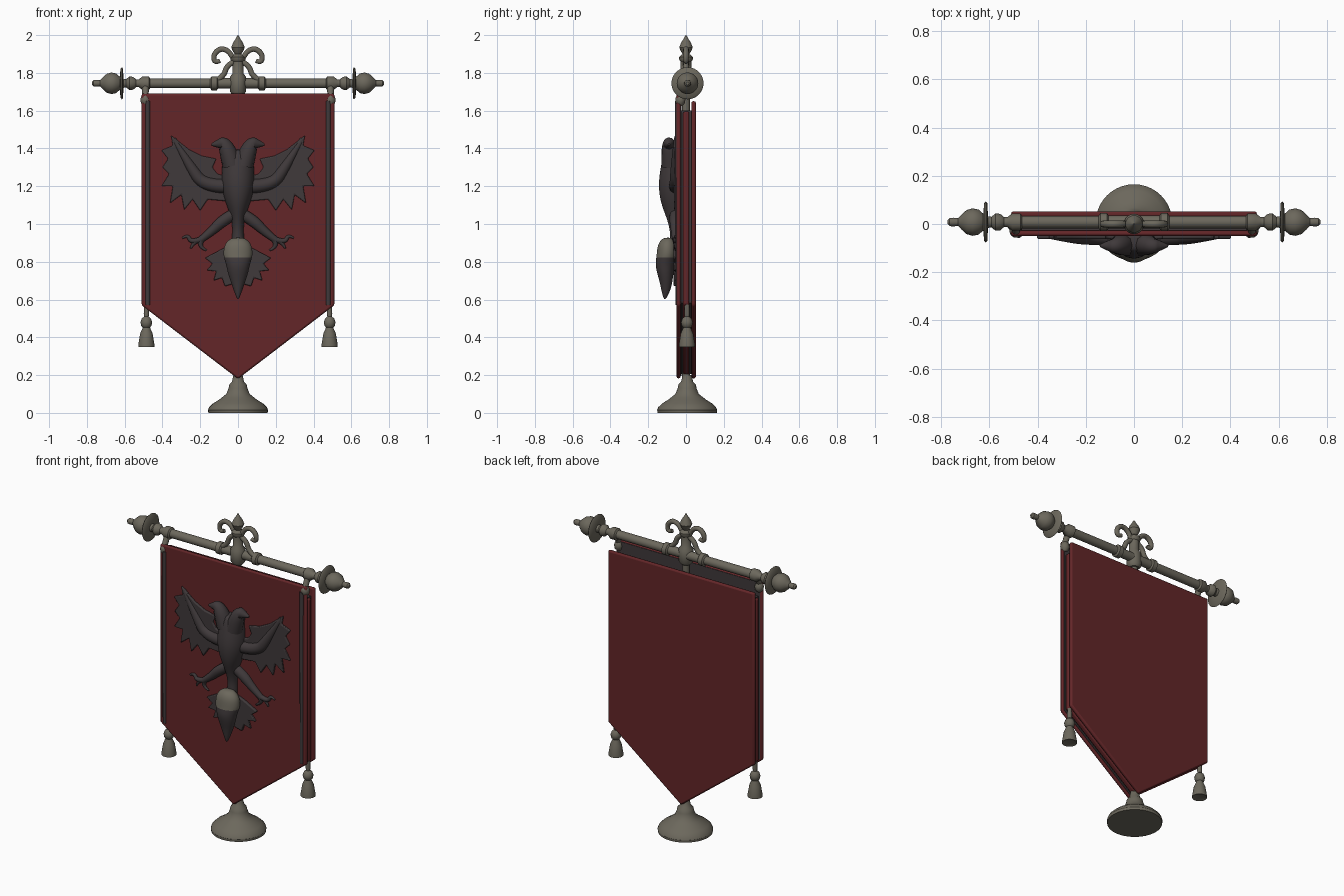
import bpy, bmesh, math


def material(name, rgb):
    m = bpy.data.materials.new(name)
    m.diffuse_color = (*rgb, 1)
    return m


RED = material("banner red", (0.125, 0.019, 0.021))
DARK = material("emblem charcoal", (0.050, 0.041, 0.043))
METAL = material("aged pewter", (0.150, 0.138, 0.108))


def finish(ob, mat, angle=40, bevel=0, subsurf=0):
    if not ob.data.materials:
        ob.data.materials.append(mat)
    bpy.ops.object.select_all(action='DESELECT')
    ob.select_set(True)
    bpy.context.view_layer.objects.active = ob
    bpy.ops.object.shade_smooth_by_angle(angle=math.radians(angle))
    if bevel:
        b = ob.modifiers.new("bevel", 'BEVEL')
        b.width, b.segments = bevel, 2
    if subsurf:
        s = ob.modifiers.new("smooth", 'SUBSURF')
        s.levels = s.render_levels = subsurf
    return ob


def from_bmesh(name, bm, mat, **kw):
    bmesh.ops.recalc_face_normals(bm, faces=bm.faces)
    me = bpy.data.meshes.new(name)
    bm.to_mesh(me)
    bm.free()
    ob = bpy.data.objects.new(name, me)
    bpy.context.collection.objects.link(ob)
    return finish(ob, mat, **kw)


def loft(name, rings, mat, axis='Z', segs=28, ymax=None, **kw):
    """Rings are (position, rx, ry, cx, cy) along the axis."""
    bm = bmesh.new()
    loops = []
    for t, rx, ry, cx, cy in rings:
        loop = []
        for i in range(segs):
            a = 2 * math.pi * i / segs
            u, v = cx + rx * math.cos(a), cy + ry * math.sin(a)
            if ymax is not None:
                v = min(v, ymax)
            loop.append(bm.verts.new((u, v, t) if axis == 'Z' else (t, v, u)))
        loops.append(loop)
    for a, b in zip(loops, loops[1:]):
        for i in range(segs):
            j = (i + 1) % segs
            bm.faces.new((a[i], a[j], b[j], b[i]))
    bm.faces.new(loops[0])
    bm.faces.new(loops[-1])
    return from_bmesh(name, bm, mat, **kw)


def lathe(name, prof, mat, cx=0, cy=0, axis='Z', **kw):
    return loft(name, [(t, r, r, cx, cy) for t, r in prof], mat, axis, **kw)


def plate(name, pts, y0, y1, mat, **kw):
    """Outline in x, z extruded from y0 to y1."""
    bm = bmesh.new()
    f = bm.faces.new([bm.verts.new((x, y0, z)) for x, z in pts])
    ext = bmesh.ops.extrude_face_region(bm, geom=[f])
    for v in ext['geom']:
        if isinstance(v, bmesh.types.BMVert):
            v.co.y = y1
    return from_bmesh(name, bm, mat, **kw)


def tube(name, pts, mat):
    """Points are (x, y, z, radius)."""
    cu = bpy.data.curves.new(name, 'CURVE')
    cu.dimensions = '3D'
    cu.bevel_depth, cu.bevel_resolution, cu.use_fill_caps = 1, 3, True
    sp = cu.splines.new('NURBS')
    sp.points.add(len(pts) - 1)
    for p, (x, y, z, r) in zip(sp.points, pts):
        p.co, p.radius = (x, y, z, 1), r
    sp.order_u, sp.use_endpoint_u, sp.resolution_u = 3, True, 6
    ob = bpy.data.objects.new(name, cu)
    bpy.context.collection.objects.link(ob)
    bpy.ops.object.select_all(action='DESELECT')
    ob.select_set(True)
    bpy.context.view_layer.objects.active = ob
    bpy.ops.object.convert(target='MESH')
    return finish(bpy.context.object, mat)


def pennant(inset, top):
    w = 0.51 - inset
    return [(-w, top), (-w, 0.57 + inset * .5), (0, 0.18 + inset * 1.2), (w, 0.57 + inset * .5), (w, top)]


# Cloth: front and back sheets with a lining and a core between them
plate("front_cloth", pennant(0, 1.69), -0.05, -0.028, RED, bevel=0.009)
plate("back_cloth", pennant(0, 1.65), 0.028, 0.052, RED, bevel=0.009)
plate("front_lining", pennant(0.012, 1.685), -0.028, -0.025, DARK)
plate("inner_lining", pennant(0.022, 1.60), -0.027, 0.029, DARK)
plate("cloth_core", pennant(0.01, 1.595), -0.015, 0.017, RED, bevel=0.008)

# Stand: round foot and pole
lathe("foot", [(0.022, 0.03), (0.012, 0.06), (0.006, 0.135), (0.004, 0.153), (0.015, 0.159), (0.03, 0.153),
               (0.05, 0.132), (0.07, 0.10), (0.082, 0.085), (0.10, 0.062), (0.13, 0.05), (0.15, 0.046),
               (0.165, 0.032), (0.20, 0.024)], METAL, cy=0.006, segs=40)
lathe("foot_rim", [(0, 0.15), (0, 0.157), (0.015, 0.1585)], METAL, cy=0.006, segs=40)
lathe("pole", [(0.19, 0.02), (1.72, 0.02)], METAL, segs=16)

# Top post with spear-shaped finial
lathe("top_post", [(1.685, 0.03), (1.70, 0.042), (1.78, 0.042), (1.795, 0.03), (1.86, 0.028), (1.87, 0.036),
                   (1.885, 0.036), (1.90, 0.018), (1.912, 0.026), (1.935, 0.036), (1.96, 0.026),
                   (1.98, 0.013), (2.0, 0.002)], METAL, segs=20)

# Crossbar with turned ends, one mirrored profile
half = [(0.05, 0.027), (0.105, 0.027), (0.112, 0.037), (0.14, 0.037), (0.147, 0.026), (0.465, 0.026),
        (0.472, 0.036), (0.505, 0.036), (0.525, 0.021), (0.54, 0.021), (0.555, 0.034), (0.575, 0.036),
        (0.592, 0.022), (0.606, 0.024), (0.609, 0.078), (0.615, 0.085), (0.622, 0.078), (0.626, 0.035),
        (0.645, 0.052), (0.67, 0.057), (0.695, 0.05), (0.715, 0.032), (0.73, 0.016), (0.75, 0.018),
        (0.765, 0.017), (0.774, 0.008)]
lathe("crossbar", [(-x, r) for x, r in reversed(half)] + half, METAL, cx=1.745, cy=0.008, axis='X')

wing = [(0.05, 1.25), (0.11, 1.265), (0.135, 1.30), (0.115, 1.345), (0.19, 1.36), (0.26, 1.395), (0.355, 1.47),
        (0.345, 1.415), (0.405, 1.39), (0.37, 1.345), (0.40, 1.30), (0.365, 1.265), (0.405, 1.20),
        (0.345, 1.20), (0.36, 1.11), (0.30, 1.155), (0.285, 1.075), (0.24, 1.13), (0.20, 1.07),
        (0.16, 1.13), (0.05, 1.12)]
fan = [(0, 0.90), (0.08, 0.87), (0.175, 0.82), (0.135, 0.79), (0.165, 0.755), (0.115, 0.75),
       (0.13, 0.70), (0.085, 0.715), (0.07, 0.67), (0, 0.69)]

for s, side in ((1, "right"), (-1, "left")):
    # Scroll and brace on the post
    tube("scroll_" + side, [(s * x, 0, z, r) for x, z, r in (
        (0.015, 1.84, .014), (0.03, 1.90, .014), (0.085, 1.935, .015), (0.13, 1.90, .015),
        (0.125, 1.85, .013), (0.095, 1.865, .012))], METAL)
    tube("brace_" + side, [(s * x, 0, z, .015) for x, z in (
        (0.02, 1.86), (0.06, 1.84), (0.075, 1.78), (0.125, 1.755))], METAL)
    # Hanger link, corner knob and hem cord
    tube("hanger_" + side, [(s * 0.49, 0, 1.74, .02), (s * 0.49, -0.02, 1.70, .016), (s * 0.49, -0.04, 1.66, .018)], METAL)
    lathe("corner_knob_" + side, [(1.625, 0.010), (1.64, 0.024), (1.66, 0.027), (1.68, 0.02), (1.69, 0.008)],
          METAL, cx=s * 0.49, cy=-0.03, segs=16)
    tube("hem_cord_" + side, [(s * 0.478, -0.044, 1.65, .014), (s * 0.478, -0.044, 1.1, .014),
                              (s * 0.478, -0.044, 0.57, .013)], DARK)
    # Tassel
    lathe("tassel_" + side, [(0.355, 0.03), (0.35, 0.043), (0.36, 0.043), (0.42, 0.033), (0.445, 0.022),
                             (0.453, 0.02), (0.46, 0.027), (0.48, 0.031), (0.50, 0.024), (0.51, 0.012),
                             (0.525, 0.014), (0.58, 0.012)], METAL, cx=s * 0.485, cy=0.005, segs=20)
    # Emblem: wing, head, leg and claws
    plate("wing_" + side, [(s * x, z) for x, z in wing], -0.045, -0.063, DARK, bevel=0.006)
    tube("wing_arm_" + side, [(s * x, -0.052, z, r) for x, z, r in (
        (0.06, 1.20, .04), (0.18, 1.20, .035), (0.25, 1.30, .03), (0.34, 1.45, .012))], DARK)
    tube("head_" + side, [(s * x, y, z, r) for x, y, z, r in (
        (0.03, -.08, 1.31, .052), (0.05, -.085, 1.38, .048), (0.075, -.09, 1.43, .034),
        (0.10, -.09, 1.425, .026), (0.14, -.09, 1.42, .006))], DARK)
    tube("leg_" + side, [(s * x, -0.055, z, r) for x, z, r in (
        (0.01, 1.06, .03), (0.08, 1.02, .034), (0.14, 0.96, .024), (0.20, 0.915, .018))], DARK)
    for i, path in enumerate((((0.19, 0.92), (0.25, 0.90), (0.265, 0.945), (0.295, 0.925)),
                              ((0.19, 0.92), (0.235, 0.91), (0.25, 0.87)),
                              ((0.19, 0.92), (0.215, 0.88), (0.165, 0.86)))):
        n = len(path)
        tube(f"claw_{side}_{i + 1}", [(s * x, -0.055, z, 0.017 - 0.012 * k / (n - 1))
                                      for k, (x, z) in enumerate(path)], DARK)

# Emblem: tail fan, body and hanging tail
plate("tail_fan", fan + [(-x, z) for x, z in reversed(fan[1:-1])], -0.045, -0.066, DARK, bevel=0.006)
loft("body", [(z, rx, ry, 0, -0.05) for z, rx, ry in (
    (1.395, .05, .05), (1.375, .082, .07), (1.32, .084, .082), (1.25, .09, .094), (1.19, .088, .097),
    (1.12, .07, .087), (1.06, .045, .065), (1.01, .032, .046), (0.95, .029, .032), (0.87, .04, .04))],
    DARK, segs=16, ymax=-0.04, subsurf=2)
tail = loft("hanging_tail", [(z, rx, ry, 0, cy) for z, rx, ry, cy in (
    (0.928, .025, .015, -.095), (0.918, .05, .035, -.098), (0.89, .073, .05, -.10), (0.855, .079, .055, -.10),
    (0.825, .078, .055, -.103), (0.785, .064, .054, -.11), (0.74, .055, .044, -.11), (0.69, .038, .034, -.105),
    (0.64, .02, .022, -.107), (0.60, .004, .005, -.112))], DARK, segs=16, subsurf=2)
# Pale cap on the upper part of the tail
tail.data.materials.append(METAL)
for p in tail.data.polygons:
    p.material_index = 1 if p.center.z > 0.835 else 0
